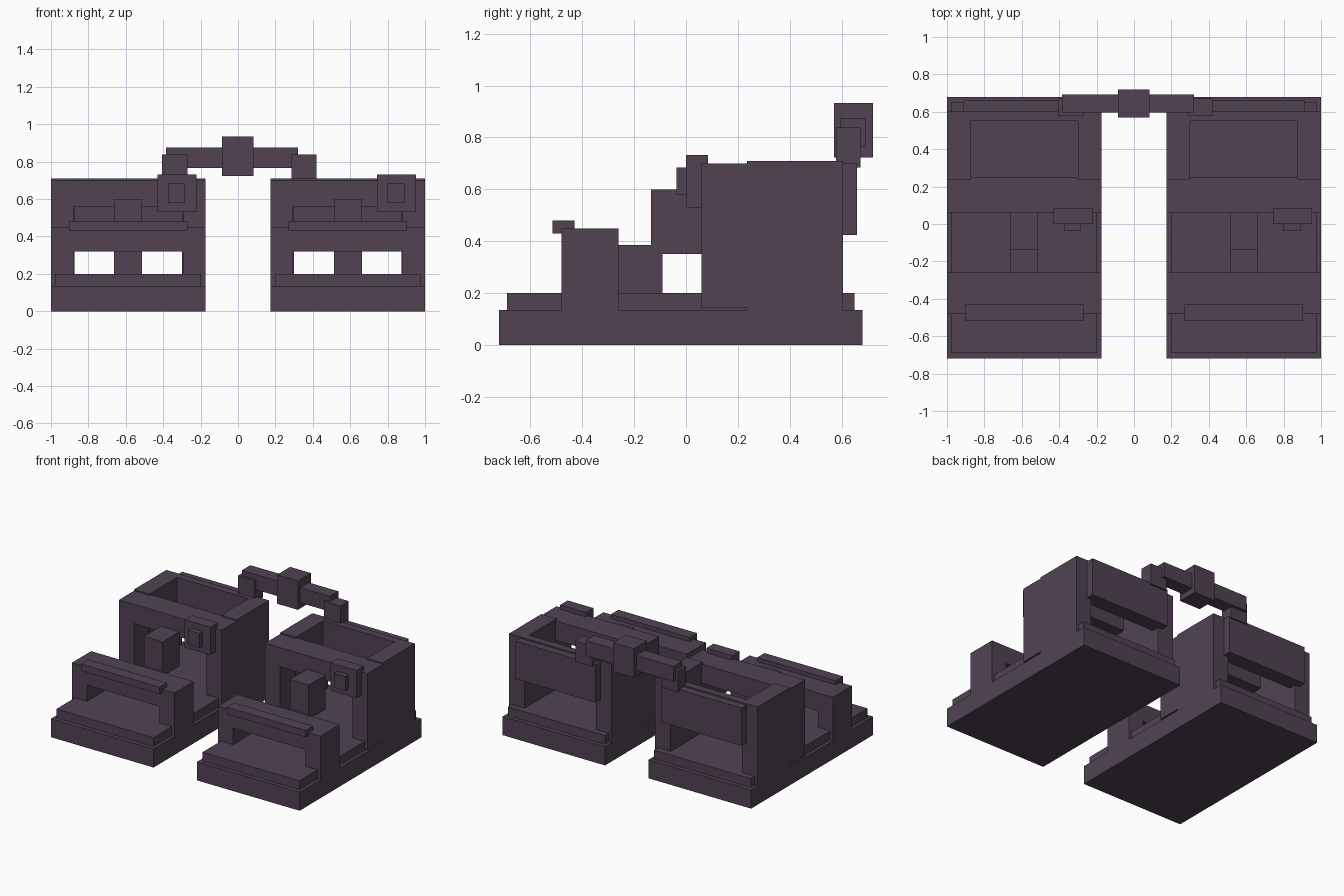
import bpy
import bmesh

cube = bpy.data.objects.get("Cube")
if cube:
    bpy.data.objects.remove(cube, do_unlink=True)

# Single flat colour
mat = bpy.data.materials.new("dusky purple")
mat.use_nodes = True
COLOUR = (0.082, 0.055, 0.086, 1.0)
mat.diffuse_color = COLOUR
bsdf = mat.node_tree.nodes["Principled BSDF"]
bsdf.inputs["Base Color"].default_value = COLOUR
bsdf.inputs["Roughness"].default_value = 0.8


def extrude_profile(name, points, y0, y1, dx=0.0):
    """Extrude an x-z outline from y0 to y1."""
    bm = bmesh.new()
    face = bm.faces.new([bm.verts.new((x + dx, y0, z)) for x, z in points])
    grown = bmesh.ops.extrude_face_region(bm, geom=[face])
    verts = [g for g in grown["geom"] if isinstance(g, bmesh.types.BMVert)]
    bmesh.ops.translate(bm, verts=verts, vec=(0, y1 - y0, 0))
    bmesh.ops.recalc_face_normals(bm, faces=bm.faces)
    mesh = bpy.data.meshes.new(name)
    bm.to_mesh(mesh)
    bm.free()
    mesh.materials.append(mat)
    obj = bpy.data.objects.new(name, mesh)
    bpy.context.collection.objects.link(obj)
    return obj


def box(name, x, y, z, dx=0.0):
    """Box from (min, max) pairs."""
    outline = [(x[0], z[0]), (x[1], z[0]), (x[1], z[1]), (x[0], z[1])]
    return extrude_profile(name, outline, y[0], y[1], dx)


def arch(name, half, inner, y, z, lintel, dx):
    """Two legs joined by a lintel whose underside is at height lintel."""
    outline = [(-half, z[0]), (-inner, z[0]), (-inner, lintel), (inner, lintel),
               (inner, z[0]), (half, z[0]), (half, z[1]), (-half, z[1])]
    return extrude_profile(name, outline, y[0], y[1], dx)


HALF = 0.4125    # half width of one unit
INNER = 0.2925   # half width of the openings

for side, cx in (("right", -0.5875), ("left", 0.5875)):
    # Stepped base
    box(side + "_base", (-HALF, HALF), (-0.72, 0.68), (0, 0.135), cx)
    box(side + "_plinth", (-0.39, 0.39), (-0.69, 0.65), (0.135, 0.2), cx)

    # Low front arch with a rail on its edge
    arch(side + "_front_arch", HALF, INNER, (-0.48, -0.26), (0.135, 0.45), 0.32, cx)
    box(side + "_front_rail", (-0.317, 0.317), (-0.515, -0.43), (0.43, 0.48), cx)

    # Central post and the head it carries
    box(side + "_post", (-0.0755, 0.0755), (-0.26, -0.09), (0.2, 0.385), cx)
    box(side + "_post_head", (-0.0755, 0.0755), (-0.135, 0.06), (0.35, 0.6), cx)

    # Open-topped tall housing
    arch(side + "_housing_front", HALF, INNER, (0.06, 0.235), (0.145, 0.7), 0.56, cx)
    box(side + "_housing_front_lip", (-0.2875, 0.2875), (0.235, 0.25), (0.56, 0.7), cx)
    for sign, wall in ((-1, "right"), (1, "left")):
        xs = sorted((sign * 0.2875, sign * HALF))
        box(f"{side}_housing_{wall}_wall", xs, (0.235, 0.55), (0.135, 0.71), cx)
    arch(side + "_housing_back", HALF, 0.2875, (0.55, 0.605), (0.135, 0.71), 0.425, cx)
    box(side + "_back_panel", (-0.323, 0.323), (0.605, 0.66), (0.425, 0.7), cx)

    # Control box with knob
    box(side + "_control_box", (0.157, 0.365), (0.0, 0.085), (0.53, 0.732), cx)
    box(side + "_control_knob", (0.212, 0.302), (-0.037, 0.0), (0.58, 0.685), cx)

# Connecting bar between the two units
box("link_bar", (-0.386, 0.322), (0.595, 0.693), (0.765, 0.875))
box("link_hub", (-0.085, 0.083), (0.57, 0.72), (0.723, 0.933))
box("link_right_end", (-0.405, -0.27), (0.578, 0.672), (0.685, 0.838))
box("link_left_end", (0.287, 0.42), (0.578, 0.672), (0.685, 0.838))
